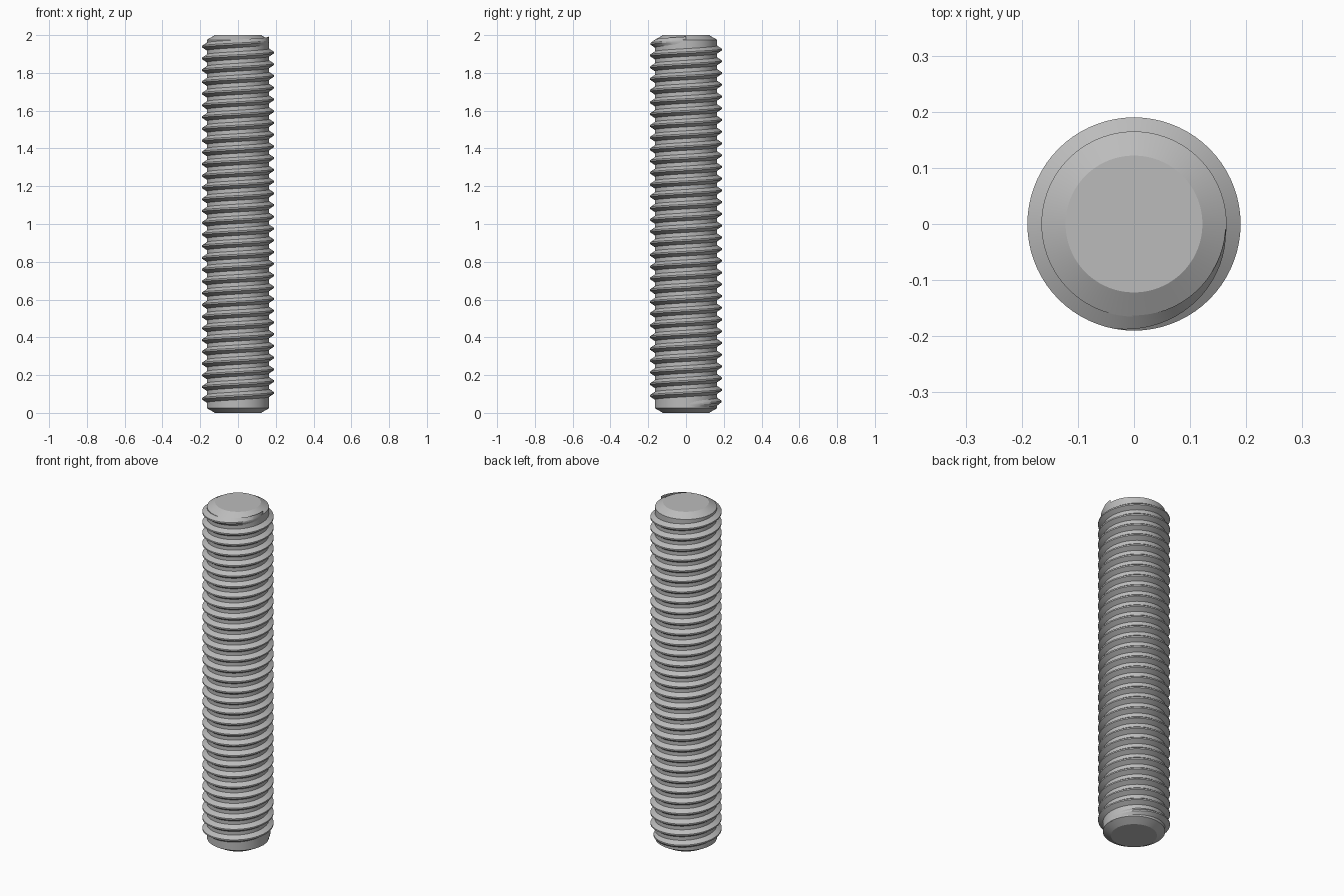
import bpy
import math

cube = bpy.data.objects.get("Cube")
if cube:
    bpy.data.objects.remove(cube)

LENGTH = 2.0
CORE_R, CREST_R, END_R = 0.165, 0.19, 0.122
CHAMFER = 0.025
SEGMENTS = 72
TURNS = 31
START_Z, END_Z = 0.044, 1.97
PITCH = (END_Z - START_Z) / TURNS
FADE = 0.28            # part of a turn over which the thread runs out

steel = bpy.data.materials.new("steel grey")
steel.use_nodes = True
colour = (0.5, 0.5, 0.5, 1)
steel.diffuse_color = colour
steel.node_tree.nodes["Principled BSDF"].inputs["Base Color"].default_value = colour


def add_object(name, verts, faces, sharp_angle):
    mesh = bpy.data.meshes.new(name)
    mesh.from_pydata(verts, [], faces)
    mesh.materials.append(steel)
    obj = bpy.data.objects.new(name, mesh)
    bpy.context.collection.objects.link(obj)
    bpy.ops.object.select_all(action="DESELECT")
    obj.select_set(True)
    bpy.context.view_layer.objects.active = obj
    bpy.ops.object.shade_smooth_by_angle(angle=math.radians(sharp_angle))
    return obj


def polar(radius, angle, z):
    return (radius * math.cos(angle), radius * math.sin(angle), z)


# Core rod with chamfered ends
rings = [(END_R, 0), (CORE_R, CHAMFER), (CORE_R, LENGTH - CHAMFER), (END_R, LENGTH)]
verts = [polar(r, math.tau * i / SEGMENTS, z) for r, z in rings for i in range(SEGMENTS)]
faces = [tuple(reversed(range(SEGMENTS))),
         tuple(range(len(verts) - SEGMENTS, len(verts)))]
for k in range(len(rings) - 1):
    for i in range(SEGMENTS):
        a, b = k * SEGMENTS + i, k * SEGMENTS + (i + 1) % SEGMENTS
        faces.append((a, b, b + SEGMENTS, a + SEGMENTS))
add_object("core_rod", verts, faces, 20)

# Right-handed helical thread that tapers into the core at both ends
ROOT = CORE_R - 0.002
profile = [(-0.022, 0), (-0.004, 1), (0.004, 1), (0.022, 0)]
steps = TURNS * SEGMENTS
verts = []
for s in range(steps + 1):
    turn = s / SEGMENTS
    height = min(1, turn / FADE, (TURNS - turn) / FADE)
    for dz, reach in profile:
        radius = ROOT + (CREST_R - ROOT) * reach * height
        verts.append(polar(radius, math.tau * turn, START_Z + PITCH * turn + dz))
n = len(profile)
faces = []
for s in range(steps):
    for j in range(n - 1):
        a = s * n + j
        faces.append((a, a + n, a + n + 1, a + 1))
add_object("screw_thread", verts, faces, 20)
